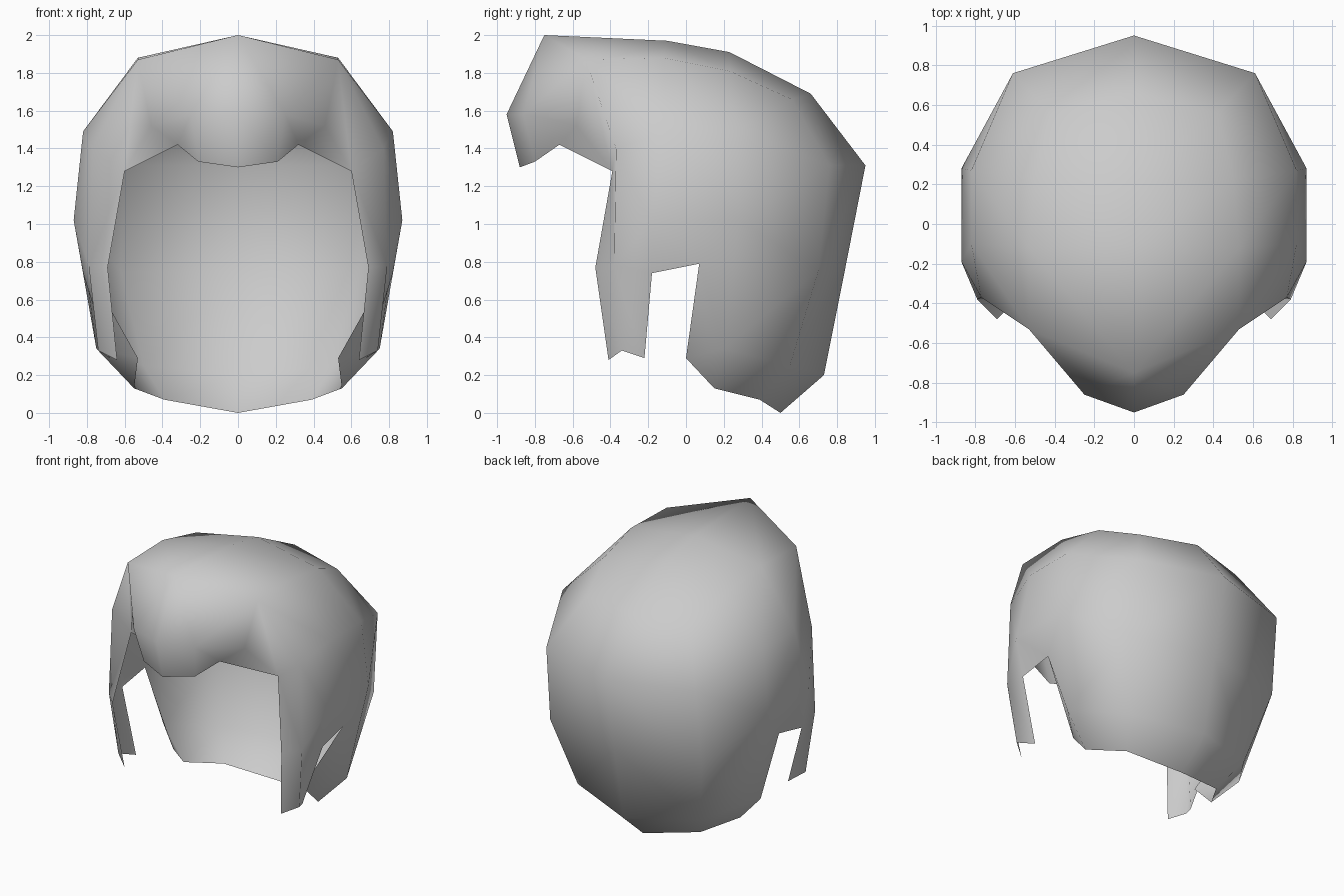
import bpy
import bmesh

cube = bpy.data.objects.get("Cube")
if cube:
    bpy.data.objects.remove(cube, do_unlink=True)

grey = bpy.data.materials.new("light_grey")
grey.use_nodes = True
grey.diffuse_color = (0.6, 0.6, 0.6, 1)
grey.node_tree.nodes["Principled BSDF"].inputs["Base Color"].default_value = (0.6, 0.6, 0.6, 1)

bm = bmesh.new()
cache = {}


def vert(p):
    if p not in cache:
        cache[p] = bm.verts.new(p)
    return cache[p]


def strip(a, b):
    """Bridge two rows of points; repeated points give triangles."""
    for i in range(len(a) - 1):
        ring = list(dict.fromkeys((a[i], a[i + 1], b[i + 1], b[i])))
        if len(ring) > 2:
            bm.faces.new([vert(p) for p in ring])


# Ribs from the brow over the crown and down the back to the hem
centre = [(0, -.75, 2), (0, -.1, 1.97), (0, .23, 1.91), (0, .66, 1.69),
          (0, .95, 1.31), (0, .84, .75), (0, .73, .2), (0, .5, 0)]
shoulder = [(.53, -.53, 1.87), (.53, -.12, 1.88), (.5, .23, 1.81), (.42, .56, 1.66),
            (.61, .76, 1.31), (.62, .7, .75), (.5, .55, .25), (.39, .39, .07)]
temple, side_front, side_back = (.77, -.37, 1.4), (.82, -.1, 1.49), (.82, .27, 1.49)
wide_front, wide_back = (.87, -.19, 1.02), (.87, .28, 1.02)
flap, flap_hem, flap_tip = (.75, .2, .34), (.55, .15, .13), (.53, 0, .29)
side = [temple, side_front, side_back, side_back, side_back, wide_back, flap, flap_hem]
strip(centre, shoulder)
strip(shoulder, side)

# Side of the head down to the ear notch
burn = (.79, -.38, .78)
notch_front, notch_back = (.82, -.18, .74), (.81, .07, .79)
strip([temple, side_front, side_back], [burn, wide_front, wide_back])
strip([burn, wide_front, wide_back], [burn, notch_front, notch_back])

# Flap behind the ear, folded inward at its front edge
strip([wide_back, flap, flap, flap_hem], [notch_back, notch_back, flap_tip, flap_tip])

# Sideburn in front of the ear
brow_end = (.6, -.39, 1.28)
burn_low = (.74, -.34, .33)
strip([brow_end, (.69, -.48, .77), (.64, -.41, .28)], [temple, burn, burn_low])
strip([burn, burn_low], [notch_front, (.68, -.22, .29)])

# Fringe over the forehead
fringe = [(0, -.95, 1.58), (.25, -.86, 1.58), (.46, -.58, 1.52), brow_end]
fringe_hem = [(0, -.88, 1.3), (.21, -.8, 1.33), (.32, -.67, 1.42), brow_end]
strip([centre[0], shoulder[0], shoulder[0], temple], fringe)
strip(fringe, fringe_hem)

# Turn every face outward, starting from a crown face
bmesh.ops.recalc_face_normals(bm, faces=bm.faces)
bm.normal_update()
if bm.faces[0].normal.z < 0:
    bmesh.ops.reverse_faces(bm, faces=bm.faces)

mesh = bpy.data.meshes.new("hair_shell")
bm.to_mesh(mesh)
bm.free()
mesh.materials.append(grey)
mesh.shade_smooth()

hair = bpy.data.objects.new("hair_shell", mesh)
bpy.context.collection.objects.link(hair)
mirror = hair.modifiers.new("mirror", 'MIRROR')
mirror.use_clip = True
mirror.merge_threshold = 0.001
